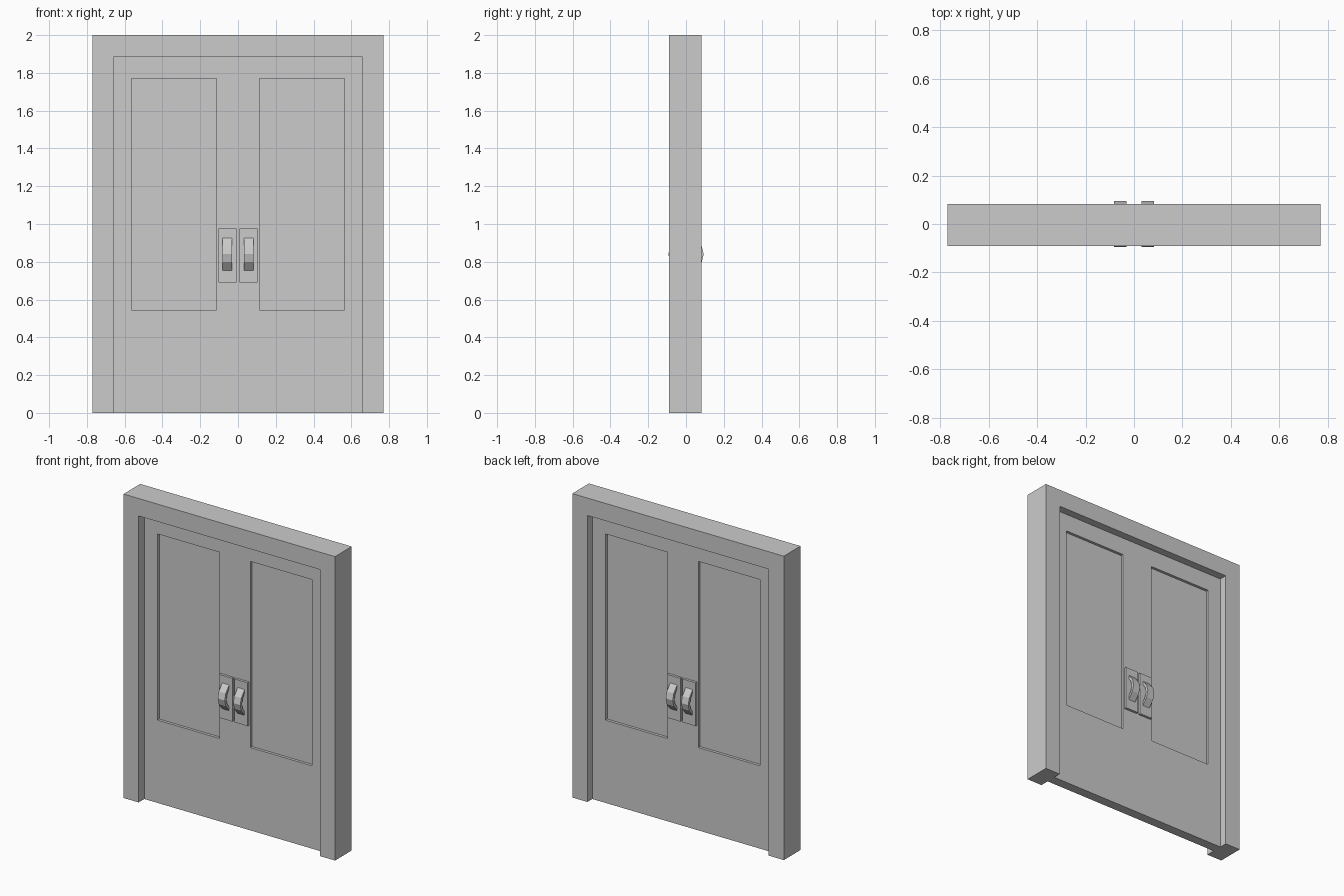
import bpy
import bmesh
from mathutils import Vector

if "Cube" in bpy.data.objects:
    bpy.data.objects.remove(bpy.data.objects["Cube"], do_unlink=True)

# Single plain grey finish
grey = bpy.data.materials.new("plain_grey")
grey.use_nodes = True
grey.diffuse_color = (0.6, 0.6, 0.6, 1)
grey.node_tree.nodes["Principled BSDF"].inputs["Base Color"].default_value = (0.6, 0.6, 0.6, 1)


def finish(bm, name):
    bmesh.ops.recalc_face_normals(bm, faces=bm.faces)
    mesh = bpy.data.meshes.new(name)
    bm.to_mesh(mesh)
    bm.free()
    mesh.materials.append(grey)
    obj = bpy.data.objects.new(name, mesh)
    bpy.context.collection.objects.link(obj)
    return obj


def extrude_outline(name, points, offset):
    """Closed outline pushed along an offset into a solid."""
    bm = bmesh.new()
    face = bm.faces.new([bm.verts.new(p) for p in points])
    moved = bmesh.ops.extrude_face_region(bm, geom=[face], use_keep_orig=True)
    verts = [v for v in moved["geom"] if isinstance(v, bmesh.types.BMVert)]
    bmesh.ops.translate(bm, verts=verts, vec=offset)
    return finish(bm, name)


HALF_W, OPEN_W, OPEN_H = 0.77, 0.66, 1.885
FRONT, BACK = -0.091, 0.083
DOOR_Y = 0.032
RECESS = 0.018

# Door frame: upside-down U
outline = [(-HALF_W, 0), (-OPEN_W, 0), (-OPEN_W, OPEN_H), (OPEN_W, OPEN_H),
           (OPEN_W, 0), (HALF_W, 0), (HALF_W, 2), (-HALF_W, 2)]
extrude_outline("door_frame", [(x, FRONT, z) for x, z in outline], (0, BACK - FRONT, 0))

# Door slab with two sunken panels on each side
xs = [-OPEN_W, -0.563, -0.113, 0.113, 0.563, OPEN_W]
zs = [0, 0.545, 1.77, OPEN_H]
bm = bmesh.new()
grid = [[bm.verts.new((x, -DOOR_Y, z)) for z in zs] for x in xs]
for a, b in zip(grid, grid[1:]):
    for i in range(len(zs) - 1):
        bm.faces.new((a[i], b[i], b[i + 1], a[i + 1]))
moved = bmesh.ops.extrude_face_region(bm, geom=bm.faces[:], use_keep_orig=True)
bmesh.ops.translate(bm, vec=(0, 2 * DOOR_Y, 0),
                    verts=[v for v in moved["geom"] if isinstance(v, bmesh.types.BMVert)])
bmesh.ops.recalc_face_normals(bm, faces=bm.faces)
panels = []
for f in bm.faces:
    c = f.calc_center_median()
    if abs(f.normal.y) > 0.9 and zs[1] < c.z < zs[2] and xs[3] < abs(c.x) < xs[4]:
        panels.append(f)
for f in bmesh.ops.extrude_discrete_faces(bm, faces=panels)["faces"]:
    inward = Vector((0, -RECESS if f.calc_center_median().y > 0 else RECESS, 0))
    bmesh.ops.translate(bm, verts=f.verts[:], vec=inward)
finish(bm, "double_door")

# Handle plates and bowed pulls on both sides
PLATE = 0.016
arch = [(-0.085, 0), (-0.042, 0.035), (0, 0.046), (0.042, 0.035), (0.085, 0),
        (0.062, 0), (0.032, 0.02), (0, 0.028), (-0.032, 0.02), (-0.062, 0)]
for facing, side_y in (("front", -1), ("back", 1)):
    for hand, side_x in (("left", 1), ("right", -1)):
        rect = [(0.008, 0.69), (0.104, 0.69), (0.104, 0.975), (0.008, 0.975)]
        extrude_outline(f"{facing}_{hand}_handle_plate",
                        [(side_x * x, side_y * DOOR_Y, z) for x, z in rect],
                        (0, side_y * PLATE, 0))
        base = DOOR_Y + PLATE
        extrude_outline(f"{facing}_{hand}_handle",
                        [(side_x * 0.031, side_y * (base + out), 0.84 + dz) for dz, out in arch],
                        (side_x * 0.051, 0, 0))
